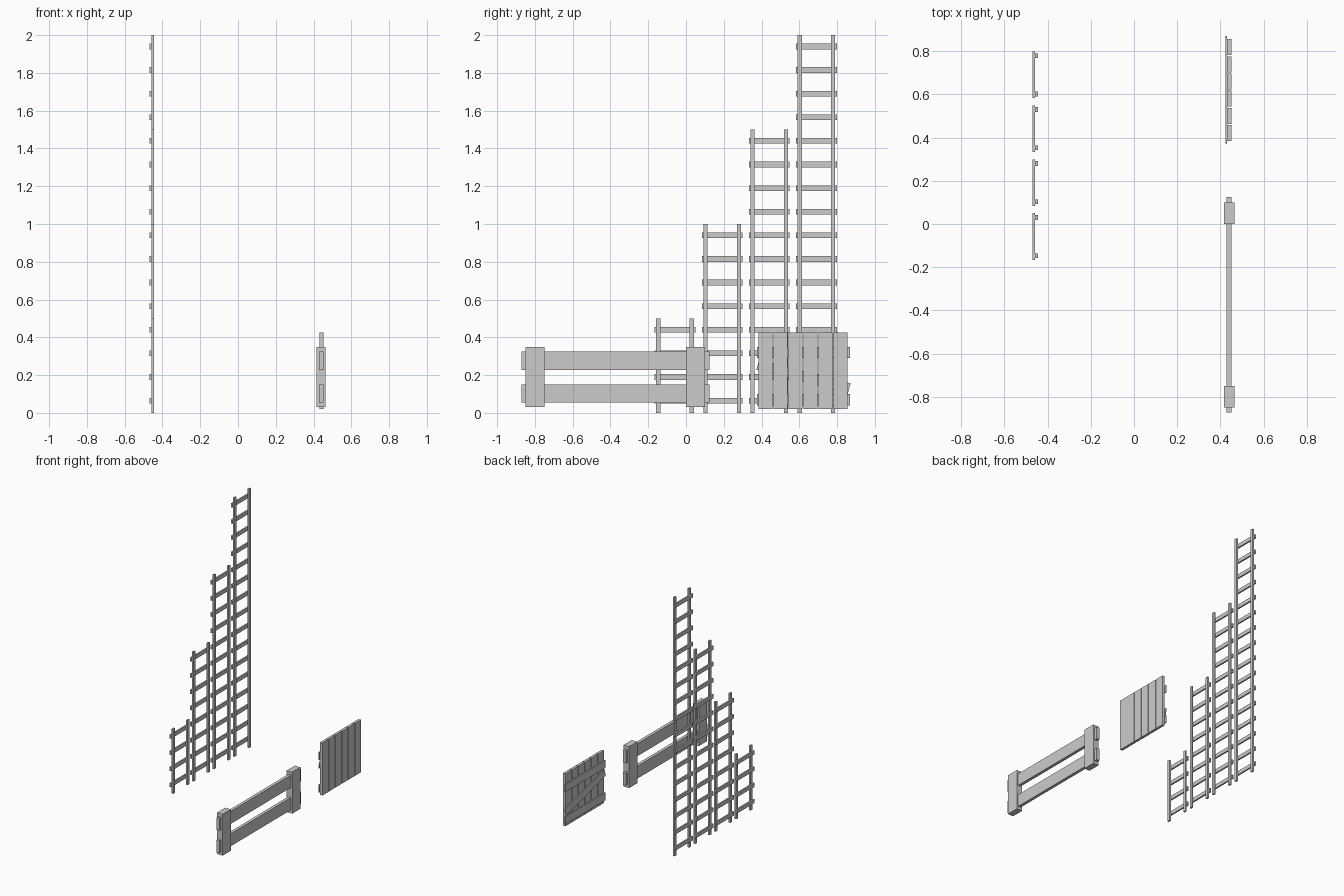
import bpy
import bmesh
import math
from mathutils import Matrix

if "Cube" in bpy.data.objects:
    bpy.data.objects.remove(bpy.data.objects["Cube"])


def add_box(bm, x, y, z, tilt=0.0):
    # Box from (min, max) ranges, optionally tilted about the x axis
    center = [(a + b) / 2 for a, b in (x, y, z)]
    size = [b - a for a, b in (x, y, z)]
    m = (Matrix.Translation(center) @ Matrix.Rotation(tilt, 4, 'X')
         @ Matrix.Diagonal((*size, 1)))
    bmesh.ops.create_cube(bm, size=1, matrix=m)


def make_object(name, boxes):
    bm = bmesh.new()
    for b in boxes:
        add_box(bm, *b)
    mesh = bpy.data.meshes.new(name)
    bm.to_mesh(mesh)
    bm.free()
    obj = bpy.data.objects.new(name, mesh)
    bpy.context.collection.objects.link(obj)
    return obj


# Four ladders, each half a unit taller than the last
for i in range(4):
    mid = -0.058 + 0.2495 * i
    height = 0.5 * (i + 1)
    rails = [((-0.457, -0.444), (mid + s * 0.0885 - 0.011, mid + s * 0.0885 + 0.011),
              (0, height)) for s in (-1, 1)]
    rungs = [((-0.469, -0.457), (mid - 0.108, mid + 0.108),
              (0.05 + 0.125 * k, 0.08 + 0.125 * k)) for k in range(4 * (i + 1))]
    make_object(f"ladder_{i + 1}_rails", rails)
    make_object(f"ladder_{i + 1}_rungs", rungs)

# Fence: two posts pierced by two long rails
make_object("fence_posts", [((0.416, 0.464), (y, y + 0.1), (0.03, 0.35))
                            for y in (-0.85, 0.0)])
make_object("fence_rails", [((0.428, 0.452), (-0.872, 0.124), (z, z + 0.096))
                            for z in (0.055, 0.228)])

# Gate: six upright planks
make_object("gate_planks", [((0.431, 0.452), (0.384 + 0.0795 * k, 0.458 + 0.0795 * k),
                             (0.02, 0.425)) for k in range(6)])

# Gate: two level braces and a diagonal on the back
make_object("gate_braces", [((0.424, 0.431), (0.376, 0.868), (z, z + 0.06))
                            for z in (0.04, 0.29)])
make_object("gate_diagonal", [((0.4245, 0.431), (0.372, 0.872), (0.165, 0.22),
                               -math.atan2(0.125, 0.485))])
